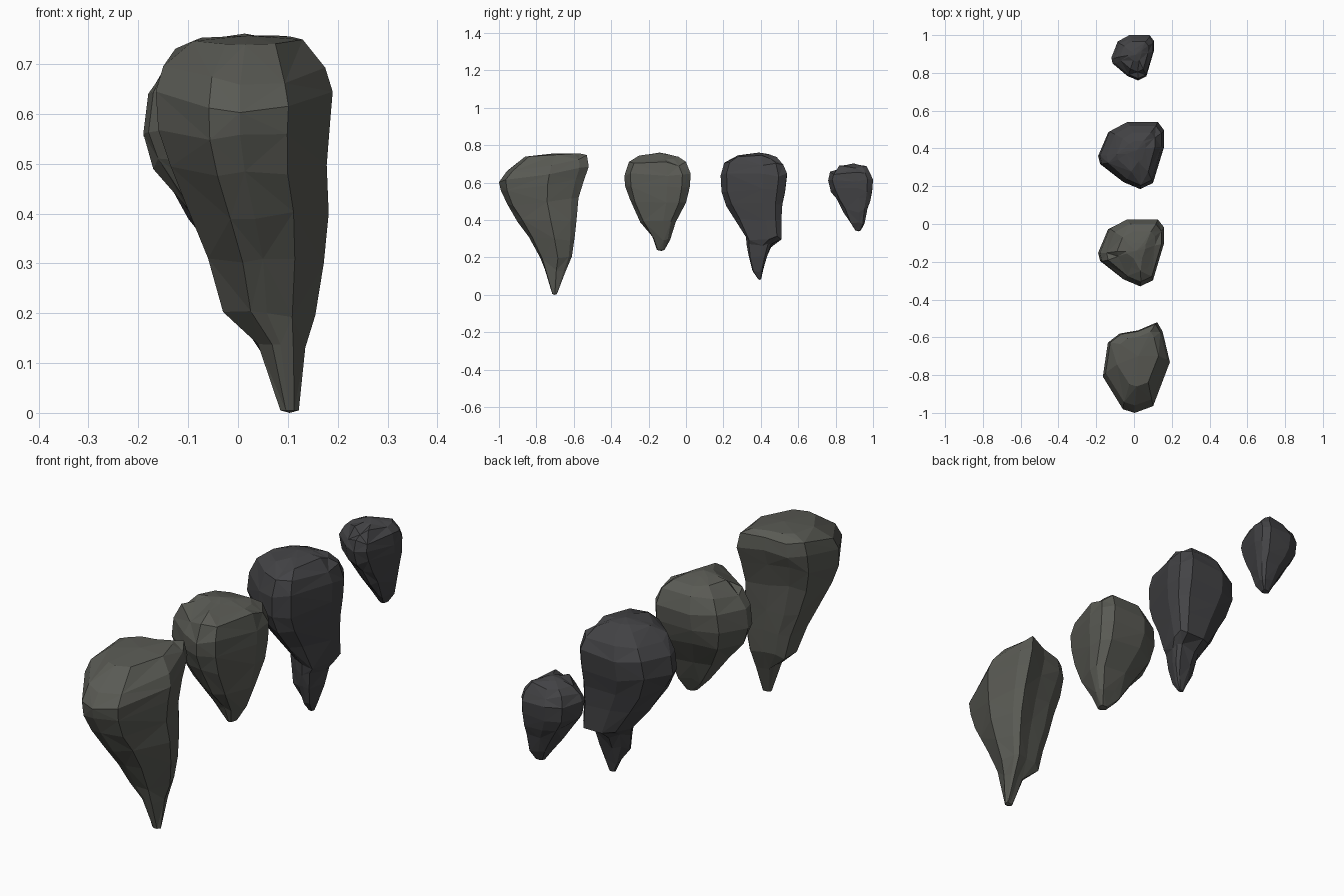
import bpy, bmesh, random

random.seed(4)

# Plan outlines (counter-clockwise), stretched to each ring's extents
ROUND = [(1, 0.3), (1, 0.75), (0.8, 1), (-0.15, 1), (-0.7, 0.72), (-1, 0.0),
         (-0.94, -0.25), (-0.25, -0.8), (0.25, -1), (0.65, -0.82)]
CHUNK = [(1, 0.12), (0.78, 0.8), (0.62, 1), (0.05, 0.82), (-0.5, 0.75), (-0.85, 0.55),
         (-1, -0.2), (-0.4, -0.92), (-0.05, -1), (0.5, -0.85)]


def material(name, col):
    m = bpy.data.materials.new(name)
    m.diffuse_color = (*col, 1)
    return m


def rock(name, outline, rings, mat):
    """Loft faceted stone: rings are (z, x0, x1, y0, y1, tilt) from tip to crown."""
    bm = bmesh.new()
    loops = []
    for k, (z, x0, x1, y0, y1, tilt) in enumerate(rings):
        cx, cy, rx, ry = (x0 + x1) / 2, (y0 + y1) / 2, (x1 - x0) / 2, (y1 - y0) / 2
        j = 0.012 if 0 < k < len(rings) - 1 else 0
        loops.append([bm.verts.new((cx + rx * u, cy + ry * v,
                                    z + tilt * ry * v + random.uniform(-j, j)))
                      for u, v in outline])
    n = len(outline)
    for k, (a, b) in enumerate(zip(loops, loops[1:])):
        for i in range(n):
            p, q, r, s = a[i], a[(i + 1) % n], b[(i + 1) % n], b[i]
            tris = [(p, q, r), (p, r, s)] if (i + k) % 2 else [(p, q, s), (q, r, s)]
            for t in tris:
                bm.faces.new(t)
    # tip and crown caps
    for loop, dz in ((loops[0][::-1], -0.005), (loops[-1], 0.008)):
        c = sum((v.co for v in loop), loop[0].co * 0) / n
        c.z += dz
        apex = bm.verts.new(c)
        for i in range(n):
            bm.faces.new((loop[i], loop[(i + 1) % n], apex))
    bmesh.ops.recalc_face_normals(bm, faces=bm.faces)
    me = bpy.data.meshes.new(name)
    bm.to_mesh(me)
    bm.free()
    ob = bpy.data.objects.new(name, me)
    bpy.context.collection.objects.link(ob)
    me.materials.append(mat)
    return ob


olive = material("olive_stone", (0.1, 0.102, 0.088))
dark = material("dark_stone", (0.056, 0.056, 0.06))

# Large front stone with slanted crown
rock("front_stone", CHUNK, [
    (0.005, .085, .122, -.715, -.69, 0),
    (.13, .04, .135, -.755, -.645, 0),
    (.20, -.03, .155, -.78, -.61, 0),
    (.30, -.06, .172, -.84, -.595, 0),
    (.40, -.10, .182, -.90, -.585, 0),
    (.50, -.135, .178, -.955, -.575, .1),
    (.585, -.16, .185, -.99, -.545, .15),
    (.645, -.165, .19, -1, -.52, .2),
    (.70, -.15, .175, -.96, -.53, .17),
    (.748, -.09, .13, -.86, -.57, .06)], olive)

# Short rounded stone
rock("second_stone", ROUND, [
    (.24, .04, .08, -.155, -.115, 0),
    (.30, -.02, .11, -.18, -.085, 0),
    (.40, -.10, .14, -.245, -.055, 0),
    (.50, -.17, .155, -.30, -.0, 0),
    (.57, -.19, .16, -.325, .02, 0),
    (.64, -.18, .16, -.33, .025, 0),
    (.70, -.145, .145, -.305, .0, 0),
    (.735, -.09, .11, -.25, -.04, 0),
    (.753, -.04, .06, -.19, -.10, 0)], olive)

# Rounded stone with a stepped, pointed root
rock("third_stone", ROUND, [
    (.085, .06, .085, .385, .402, 0),
    (.13, .04, .10, .355, .412, 0),
    (.20, .0, .12, .335, .43, 0),
    (.265, -.01, .13, .325, .455, 0),
    (.305, -.03, .15, .32, .51, 0),
    (.40, -.10, .15, .265, .51, 0),
    (.48, -.155, .155, .215, .515, 0),
    (.56, -.19, .16, .19, .53, 0),
    (.64, -.18, .16, .185, .54, 0),
    (.70, -.145, .145, .205, .52, 0),
    (.735, -.09, .11, .255, .485, 0),
    (.753, -.04, .06, .33, .44, 0)], dark)

# Small back stone
rock("back_stone", ROUND, [
    (.345, .03, .065, .905, .935, 0),
    (.39, .0, .085, .875, .955, 0),
    (.45, -.04, .095, .84, .97, 0),
    (.51, -.08, .10, .805, .985, 0),
    (.56, -.112, .105, .775, .995, 0),
    (.61, -.12, .105, .76, 1.0, 0),
    (.65, -.105, .10, .77, .985, 0),
    (.68, -.075, .075, .805, .965, 0),
    (.695, -.03, .04, .86, .925, 0)], dark)
